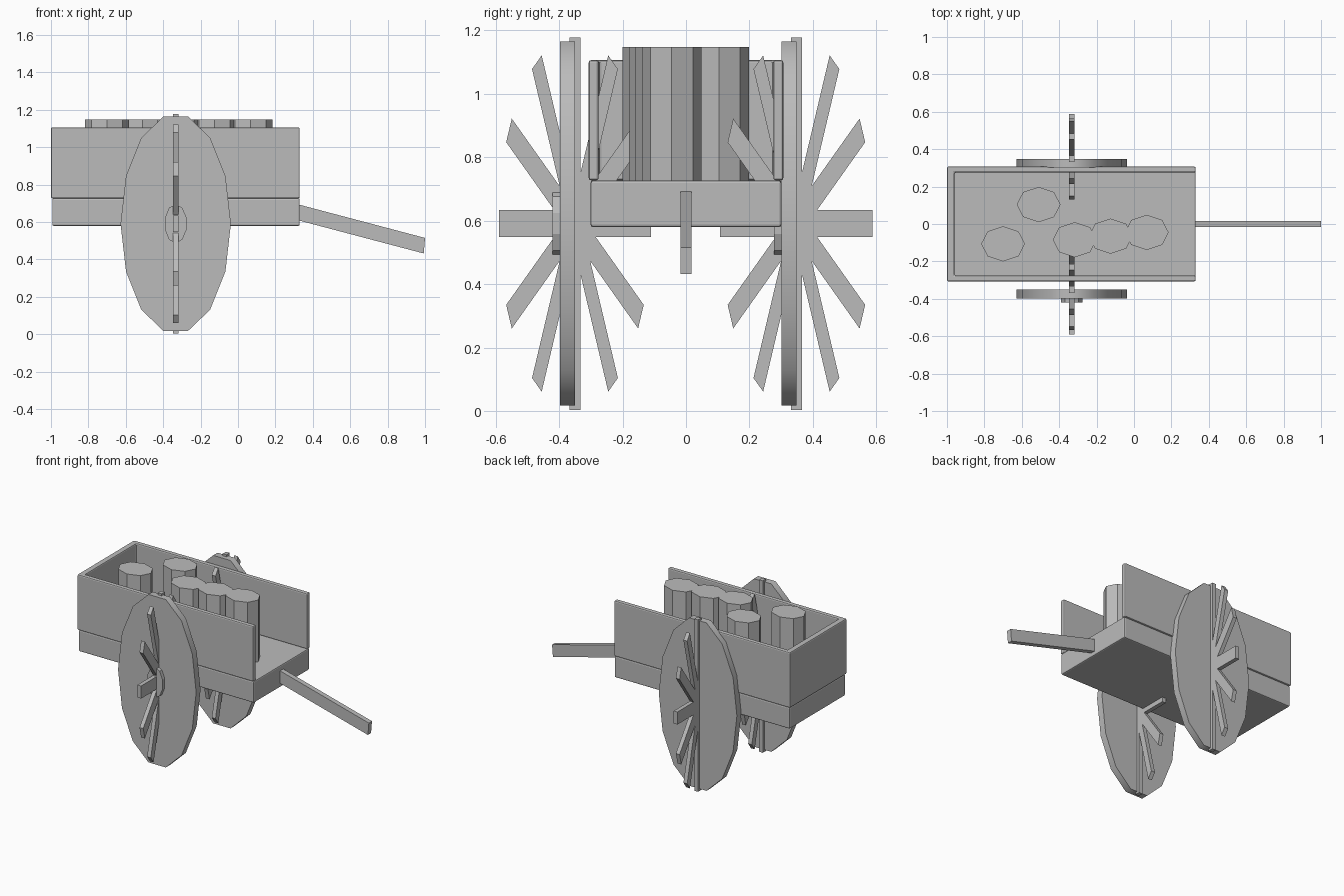
import bpy, bmesh, math
from mathutils import Matrix

if "Cube" in bpy.data.objects:
    bpy.data.objects.remove(bpy.data.objects["Cube"])

grey = bpy.data.materials.new("plain grey")
grey.diffuse_color = (0.5, 0.5, 0.5, 1)
grey.use_nodes = True
grey.node_tree.nodes["Principled BSDF"].inputs["Base Color"].default_value = grey.diffuse_color


def make(name, bm):
    bmesh.ops.recalc_face_normals(bm, faces=bm.faces)
    me = bpy.data.meshes.new(name)
    bm.to_mesh(me)
    bm.free()
    me.materials.append(grey)
    ob = bpy.data.objects.new(name, me)
    bpy.context.collection.objects.link(ob)
    return ob


def prism(name, points, vec, bevel=0):
    """Extrude a flat outline along a vector, with an optional small bevel."""
    bm = bmesh.new()
    face = bm.faces.new([bm.verts.new(p) for p in points])
    new = bmesh.ops.extrude_face_region(bm, geom=[face])["geom"]
    bmesh.ops.translate(bm, vec=vec, verts=[v for v in new if isinstance(v, bmesh.types.BMVert)])
    ob = make(name, bm)
    if bevel:
        mod = ob.modifiers.new("bevel", 'BEVEL')
        mod.width, mod.segments = bevel, 2
    return ob


def cylinder(name, sides, loc, scale, rot=None, spin=0, smooth=False):
    """Unit cylinder with its first vertex at the given spin, then stretched."""
    bm = bmesh.new()
    bmesh.ops.create_cone(bm, cap_ends=True, segments=sides, radius1=1, radius2=1, depth=1)
    # put a vertex exactly on the +x axis before spinning
    a = math.atan2(bm.verts[0].co.y, bm.verts[0].co.x) if bm.verts.ensure_lookup_table() is None else 0
    m = Matrix.Rotation(spin - a, 4, 'Z')
    if rot:
        m = rot @ m
    bmesh.ops.transform(bm, matrix=m, verts=bm.verts)
    ob = make(name, bm)
    ob.location, ob.scale = loc, scale
    if smooth:
        bpy.ops.object.select_all(action='DESELECT')
        ob.select_set(True)
        bpy.context.view_layer.objects.active = ob
        bpy.ops.object.shade_smooth_by_angle(angle=math.radians(30))
    return ob


# cart bed
prism("bed", [(-0.993, -0.301, 0.58), (0.33, -0.301, 0.58), (0.33, 0.301, 0.58), (-0.993, 0.301, 0.58)],
      (0, 0, 0.147), 0.008)

# U-shaped walls, open at the pole end
o, i = 0.307, 0.275
prism("walls", [(0.33, -o, 0.727), (0.33, -i, 0.727), (-0.96, -i, 0.727), (-0.96, i, 0.727),
                (0.33, i, 0.727), (0.33, o, 0.727), (-1, o, 0.727), (-1, -o, 0.727)],
      (0, 0, 0.379), 0.008)

# sloping pole
prism("pole", [(0.30, -0.017, 0.70), (1.0, -0.017, 0.515), (0.993, -0.017, 0.432), (0.30, -0.017, 0.615)],
      (0, 0.034, 0))

# barrels
for n, (x, y) in enumerate([(-0.51, 0.104), (-0.70, -0.106), (-0.317, -0.084), (-0.125, -0.065), (0.068, -0.045)]):
    cylinder(f"barrel_{n + 1}", 8, (x, y, 0.9365), (0.117, 0.094, 0.423))

# wheels: oval disc, hub and a fan of spokes crossing the disc
WX, WZ = -0.333, 0.591
to_y = Matrix.Rotation(math.pi / 2, 4, 'X')
for side, y in (("near", -0.35), ("far", 0.348)):
    cylinder(f"{side}_wheel", 14, (WX, y - 0.0235, WZ), (0.295, 0.047, 0.588), to_y, smooth=True)
    cylinder(f"{side}_hub", 10, (WX, y - 0.046, WZ), (0.0605, 0.05, 0.105), to_y, spin=math.pi / 2)
    bm = bmesh.new()
    for k in range(6):
        m = (Matrix.Translation((WX, y, WZ)) @ Matrix.Diagonal((1, 0.409, 1, 1))
             @ Matrix.Rotation(k * math.pi / 6, 4, 'X') @ Matrix.Diagonal((0.028, 0.086, 1.174, 1)))
        bmesh.ops.create_cube(bm, size=1, matrix=m)
    make(f"{side}_spokes", bm)
